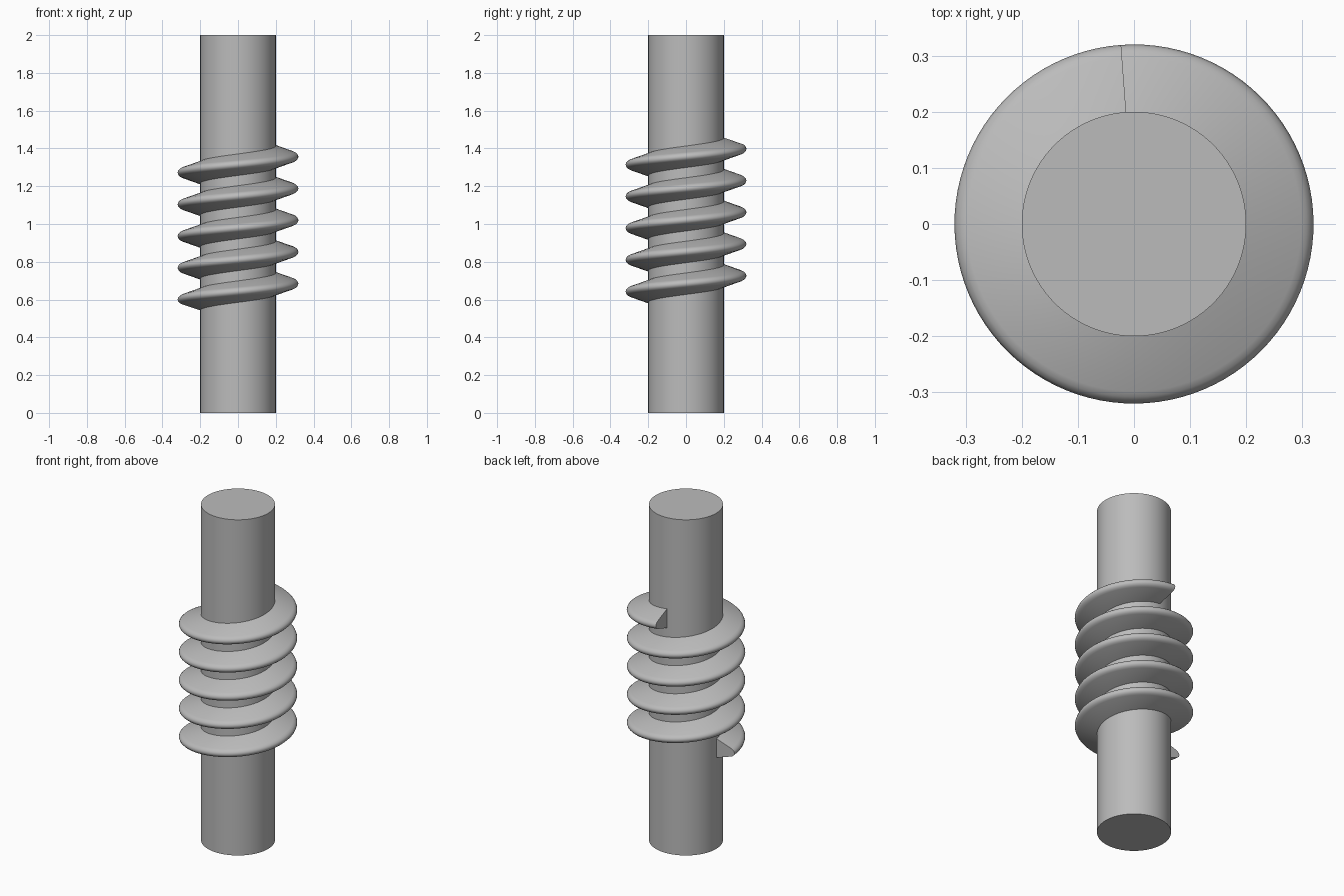
import bpy, bmesh
from math import cos, sin, pi

cube = bpy.data.objects.get("Cube")
if cube:
    bpy.data.objects.remove(cube, do_unlink=True)

SHAFT_RADIUS = 0.2
LENGTH = 2.0
PITCH = 0.168
THREAD_START, THREAD_END = 0.6, 1.4
STEPS_PER_TURN = 96

# Single plain steel colour
steel = bpy.data.materials.new("steel_grey")
steel.use_nodes = True
colour = (0.5, 0.5, 0.5, 1)
steel.diffuse_color = colour
steel.node_tree.nodes["Principled BSDF"].inputs["Base Color"].default_value = colour


def finish(obj, angle):
    obj.data.materials.append(steel)
    bpy.ops.object.select_all(action="DESELECT")
    obj.select_set(True)
    bpy.context.view_layer.objects.active = obj
    bpy.ops.object.shade_smooth_by_angle(angle=angle)


# Plain round shaft
bpy.ops.mesh.primitive_cylinder_add(vertices=96, radius=SHAFT_RADIUS, depth=LENGTH,
                                    location=(0, 0, LENGTH / 2))
shaft = bpy.context.object
shaft.name = "shaft"
finish(shaft, pi / 6)

# Thread section as (radius, height): tapered flanks with a rounded crest
upper = [(0.19, 0.06), (0.2, 0.057), (0.298, 0.024), (0.308, 0.019), (0.316, 0.011)]
section = upper + [(0.32, 0)] + [(r, -h) for r, h in reversed(upper)]

# Sweep the section along a right-handed helix
bm = bmesh.new()
turns = (THREAD_END - THREAD_START) / PITCH
steps = round(turns * STEPS_PER_TURN)
rings = []
for i in range(steps + 1):
    t = i / steps
    a = pi + t * turns * 2 * pi
    z = THREAD_START + t * (THREAD_END - THREAD_START)
    rings.append([bm.verts.new((r * cos(a), r * sin(a), z + h)) for r, h in section])
n = len(section)
for r0, r1 in zip(rings, rings[1:]):
    for j in range(n):
        k = (j + 1) % n
        bm.faces.new((r0[j], r0[k], r1[k], r1[j]))
bm.faces.new(rings[0])
bm.faces.new(rings[-1])
bmesh.ops.recalc_face_normals(bm, faces=bm.faces)
mesh = bpy.data.meshes.new("worm_thread")
bm.to_mesh(mesh)
bm.free()
thread = bpy.data.objects.new("worm_thread", mesh)
bpy.context.collection.objects.link(thread)
finish(thread, pi / 4)
